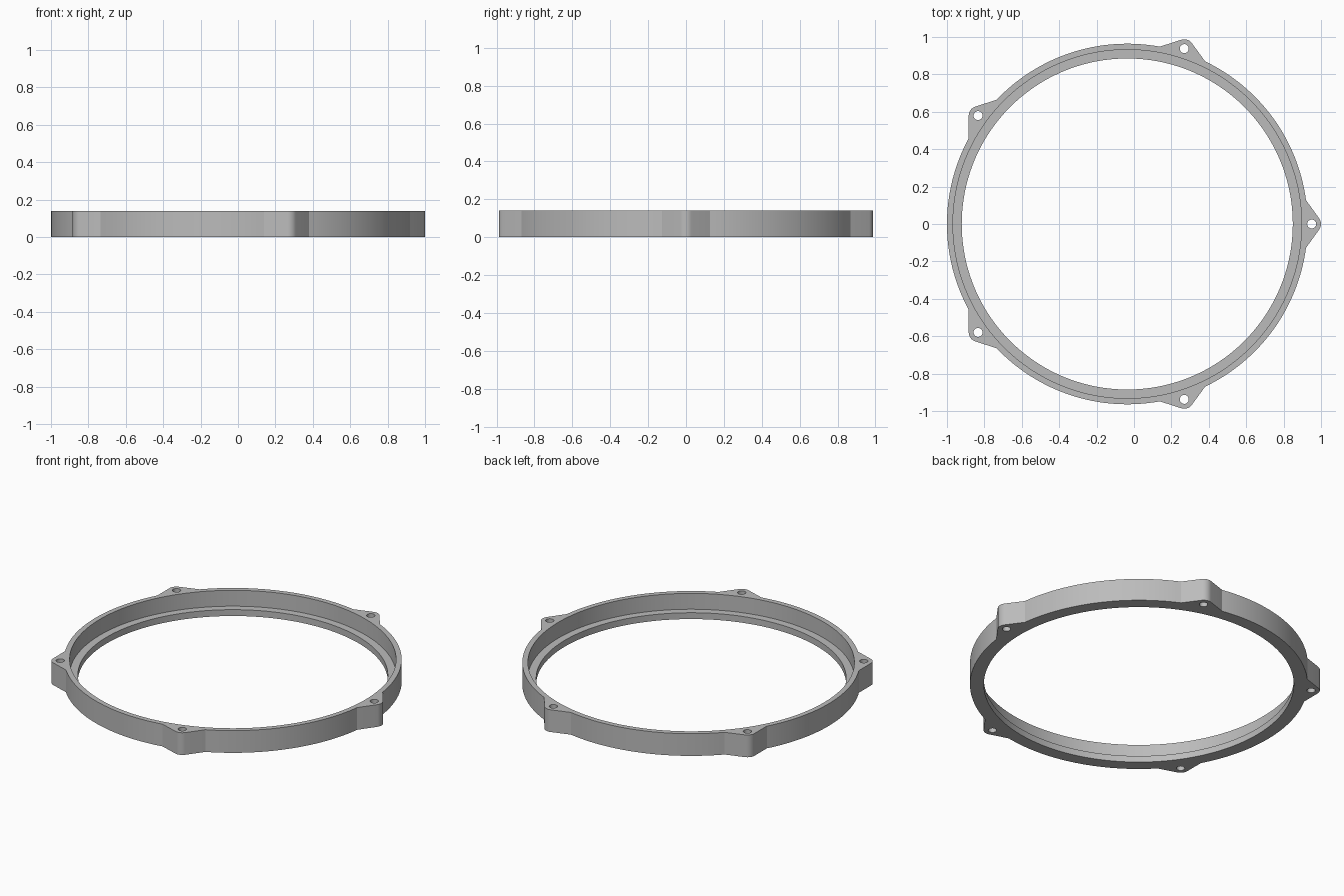
import bpy, bmesh
from math import cos, sin, pi, radians, atan2, asin, hypot

if "Cube" in bpy.data.objects:
    bpy.data.objects.remove(bpy.data.objects["Cube"])

CX = -0.036                        # ring axis, offset so the lugs stay centred
HEIGHT, LEDGE = 0.14, 0.04
OUTER, RECESS, BORE = 0.964, 0.932, 0.885
LUG_DIST, LUG_R, HOLE_R = 0.986, 0.05, 0.024
LUGS, HALF = 5, radians(7.6)
STEP = 2 * pi / LUGS


def polar(r, a, cx=0, cy=0):
    return cx + r * cos(a), cy + r * sin(a)


def circle(r, n, cx=0, cy=0):
    return [polar(r, 2 * pi * i / n, cx, cy) for i in range(n)]


def outline():
    """Outer contour: arcs of the ring joined by tapered, rounded lugs."""
    # direction of the normal where the flank touches the rounded tip
    x, y = polar(OUTER, HALF)
    dx, dy = LUG_DIST - x, -y
    flank = atan2(dy, dx) + asin(LUG_R / hypot(dx, dy))
    normal = flank + pi / 2
    pts = []
    for k in range(LUGS):
        a = k * STEP
        centre = polar(LUG_DIST, a)
        pts += [polar(LUG_R, a - normal + 2 * normal * i / 8, *centre) for i in range(9)]
        span = STEP - 2 * HALF
        pts += [polar(OUTER, a + HALF + span * i / 32) for i in range(33)]
    return pts


bm = bmesh.new()


def loop(points, z):
    verts = [bm.verts.new((x + CX, y, z)) for x, y in points]
    for a, b in zip(verts, verts[1:] + verts[:1]):
        bm.edges.new((a, b))
    return verts


def bridge(lower, upper):
    n = len(lower)
    for i in range(n):
        j = (i + 1) % n
        bm.faces.new((lower[i], lower[j], upper[j], upper[i]))


def cap(loops):
    edges = [bm.edges.get((a, b)) for l in loops for a, b in zip(l, l[1:] + l[:1])]
    bmesh.ops.triangle_fill(bm, use_beauty=True, use_dissolve=False, edges=edges)


# Outer wall and screw holes run the full height
through = [outline()] + [circle(HOLE_R, 24, *polar(LUG_DIST, k * STEP)) for k in range(LUGS)]
bottom = [loop(p, 0) for p in through]
top = [loop(p, HEIGHT) for p in through]
for lower, upper in zip(bottom, top):
    bridge(lower, upper)

# Stepped bore: narrow wall, ledge, wider recess
steps = [loop(circle(r, 180), z) for r, z in
         ((BORE, 0), (BORE, LEDGE), (RECESS, LEDGE), (RECESS, HEIGHT))]
for lower, upper in zip(steps, steps[1:]):
    bridge(lower, upper)

# Flat end faces
cap(bottom + steps[:1])
cap(top + steps[-1:])
bmesh.ops.recalc_face_normals(bm, faces=bm.faces)

mesh = bpy.data.meshes.new("mounting_ring")
bm.to_mesh(mesh)
bm.free()
ring = bpy.data.objects.new("mounting_ring", mesh)
bpy.context.collection.objects.link(ring)

grey = bpy.data.materials.new("plain_grey")
grey.use_nodes = True
colour = (0.5, 0.5, 0.5, 1)
grey.diffuse_color = colour
grey.node_tree.nodes["Principled BSDF"].inputs["Base Color"].default_value = colour
mesh.materials.append(grey)

bpy.ops.object.select_all(action="DESELECT")
ring.select_set(True)
bpy.context.view_layer.objects.active = ring
bpy.ops.object.shade_smooth_by_angle(angle=radians(20))
